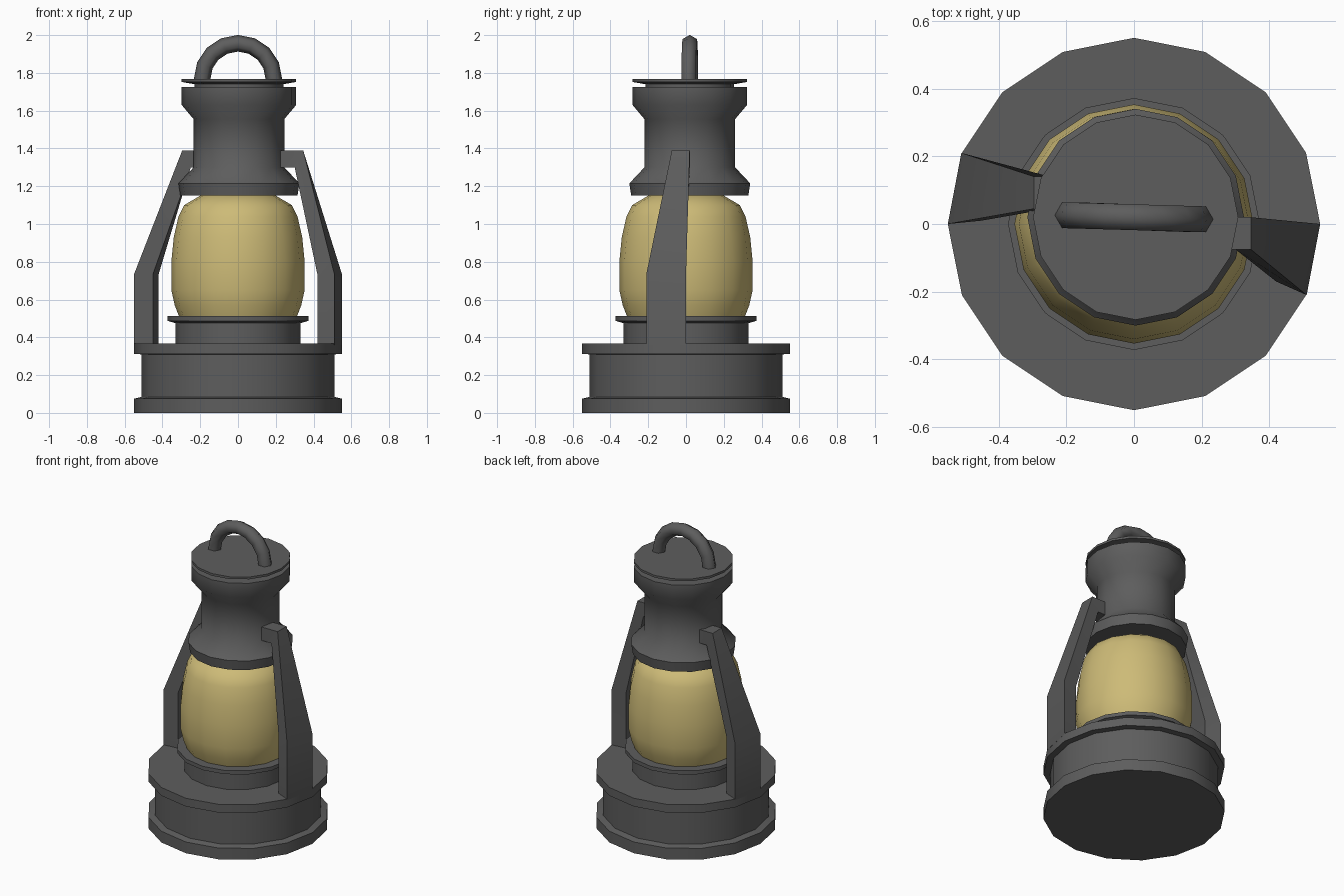
import bpy, math
from mathutils import Vector

if "Cube" in bpy.data.objects:
    bpy.data.objects.remove(bpy.data.objects["Cube"])


def material(name, rgb):
    m = bpy.data.materials.new(name)
    m.diffuse_color = (*rgb, 1)
    m.use_nodes = True
    m.node_tree.nodes["Principled BSDF"].inputs["Base Color"].default_value = m.diffuse_color
    return m


IRON = material("dark iron", (0.11, 0.11, 0.11))
GLASS = material("amber glass", (0.61, 0.495, 0.185))


def make(name, verts, faces, mat, angle=50):
    me = bpy.data.meshes.new(name)
    me.from_pydata(verts, [], faces)
    me.materials.append(mat)
    ob = bpy.data.objects.new(name, me)
    bpy.context.collection.objects.link(ob)
    bpy.ops.object.select_all(action='DESELECT')
    ob.select_set(True)
    bpy.context.view_layer.objects.active = ob
    bpy.ops.object.mode_set(mode='EDIT')
    bpy.ops.mesh.select_all(action='SELECT')
    bpy.ops.mesh.normals_make_consistent(inside=False)
    bpy.ops.object.mode_set(mode='OBJECT')
    bpy.ops.object.shade_smooth_by_angle(angle=math.radians(angle))
    return ob


def skin(name, rings, mat, angle=50):
    """Join equal-length vertex rings into a capped tube."""
    n = len(rings[0])
    verts = [p for r in rings for p in r]
    faces = [(i * n + j, i * n + (j + 1) % n, (i + 1) * n + (j + 1) % n, (i + 1) * n + j)
             for i in range(len(rings) - 1) for j in range(n)]
    faces += [tuple(range(n))[::-1], tuple(range(len(verts) - n, len(verts)))]
    return make(name, verts, faces, mat, angle)


def lathe(name, profile, mat, cx=0.0, cy=0.0, n=16):
    rings = [[(cx + r * math.cos(2 * math.pi * k / n), cy + r * math.sin(2 * math.pi * k / n), z)
              for k in range(n)] for r, z in profile]
    return skin(name, rings, mat)


# fuel tank base and burner collar
lathe("base", [(0.55, 0), (0.55, 0.075), (0.51, 0.085), (0.51, 0.31), (0.55, 0.312),
               (0.55, 0.367), (0.33, 0.367)], IRON)
lathe("collar", [(0.33, 0.36), (0.33, 0.475), (0.372, 0.487), (0.372, 0.512), (0.30, 0.512)], IRON)

# glass globe
lathe("globe", [(0.31, 0.505), (0.335, 0.57), (0.353, 0.65), (0.353, 0.80), (0.34, 0.93),
                (0.315, 1.04), (0.285, 1.10), (0.20, 1.15), (0.15, 1.16)], GLASS)

# chimney and lid, slightly off centre
CX, CY = 0.005, 0.02
lathe("chimney", [(0.31, 1.15), (0.32, 1.215), (0.24, 1.30), (0.24, 1.555), (0.303, 1.63),
                  (0.303, 1.725), (0.23, 1.725)], IRON, CX, CY)
lathe("lid", [(0.235, 1.72), (0.235, 1.74), (0.303, 1.752), (0.303, 1.767)], IRON, CX, CY)

# carrying handle: half ring of hexagonal section
rings = []
for i in range(9):
    a = math.pi * i / 8
    c, s = math.cos(a), math.sin(a)
    ring = []
    for k in range(6):
        b = math.pi / 3 * k
        r = 0.19 + 0.044 * math.cos(b)
        ring.append((r * c, 0.02 - 0.006 * c + 0.044 * math.sin(b), 1.767 + r * s))
    rings.append(ring)
skin("handle", rings, IRON, 65)


# side arms: lower post on one facet of the base, leaning in to the chimney
def arm(name, side, bend_x, end_x, y_hi, y_lo):
    foot = [(0.55, 0.0), (0.51, -0.21), (0.42, -0.17), (0.45, -0.01)]
    low = [Vector((x, y, 0.36)) for x, y in foot]
    mid = [Vector((x, y, 0.735)) for x, y in foot]
    bend = [Vector((bend_x, y_hi, 1.39)), Vector((bend_x, y_lo, 1.39)),
            Vector((bend_x - 0.045, y_lo, 1.30)), Vector((bend_x - 0.045, y_hi, 1.30))]
    end = [Vector((end_x, v.y, v.z)) for v in bend]
    skin(name, [[(side * v.x, side * v.y, v.z) for v in r] for r in (low, mid, bend, end)], IRON, 40)


arm("right_arm", 1, 0.345, 0.20, 0.02, -0.075)
arm("left_arm", -1, 0.295, 0.17, -0.045, -0.14)
